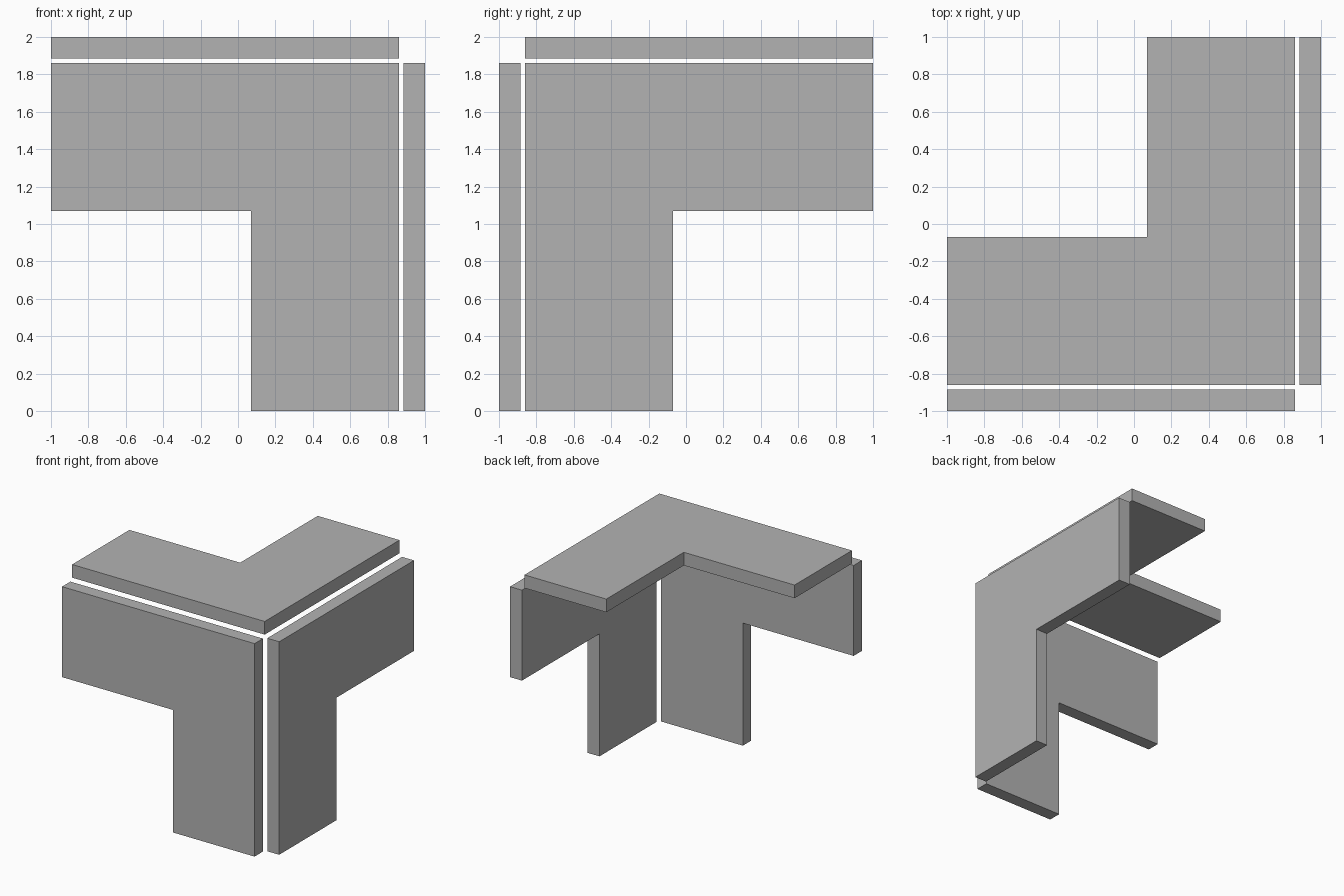
import bpy
import bmesh
from mathutils import Vector

cube = bpy.data.objects.get("Cube")
if cube:
    bpy.data.objects.remove(cube, do_unlink=True)

# Single plain grey
grey = bpy.data.materials.new("plain_grey")
grey.use_nodes = True
colour = (0.45, 0.45, 0.45, 1)
grey.diffuse_color = colour
grey.node_tree.nodes["Principled BSDF"].inputs["Base Color"].default_value = colour

LENGTH = 1.86      # outer edge of each L
WIDTH = 0.79       # width of each arm
THICK = 0.115      # plate thickness
INNER = 1 - 0.14   # distance from the centre to the corner edges

# L outline measured along its two arms from the outer corner
OUTLINE = [(0, 0), (LENGTH, 0), (LENGTH, WIDTH),
           (WIDTH, WIDTH), (WIDTH, LENGTH), (0, LENGTH)]


def l_plate(name, corner, arm_a, arm_b, inward):
    """Extrude the L outline from its outer face towards the inside."""
    corner, a, b, n = map(Vector, (corner, arm_a, arm_b, inward))
    bm = bmesh.new()
    face = bm.faces.new([bm.verts.new(corner + a * u + b * v) for u, v in OUTLINE])
    grown = bmesh.ops.extrude_face_region(bm, geom=[face])["geom"]
    verts = [g for g in grown if isinstance(g, bmesh.types.BMVert)]
    bmesh.ops.translate(bm, verts=verts, vec=n * THICK)
    bmesh.ops.recalc_face_normals(bm, faces=bm.faces)
    mesh = bpy.data.meshes.new(name)
    bm.to_mesh(mesh)
    bm.free()
    mesh.materials.append(grey)
    bpy.context.collection.objects.link(bpy.data.objects.new(name, mesh))


# Three plates meeting around one corner, with thin gaps between them
LEFT, RIGHT = (1, 0, 0), (-1, 0, 0)
BACK, DOWN = (0, 1, 0), (0, 0, -1)
l_plate("front_plate", (INNER, -1, LENGTH), RIGHT, DOWN, BACK)
l_plate("left_plate", (1, -INNER, LENGTH), BACK, DOWN, RIGHT)
l_plate("top_plate", (INNER, -INNER, 2), RIGHT, BACK, DOWN)
